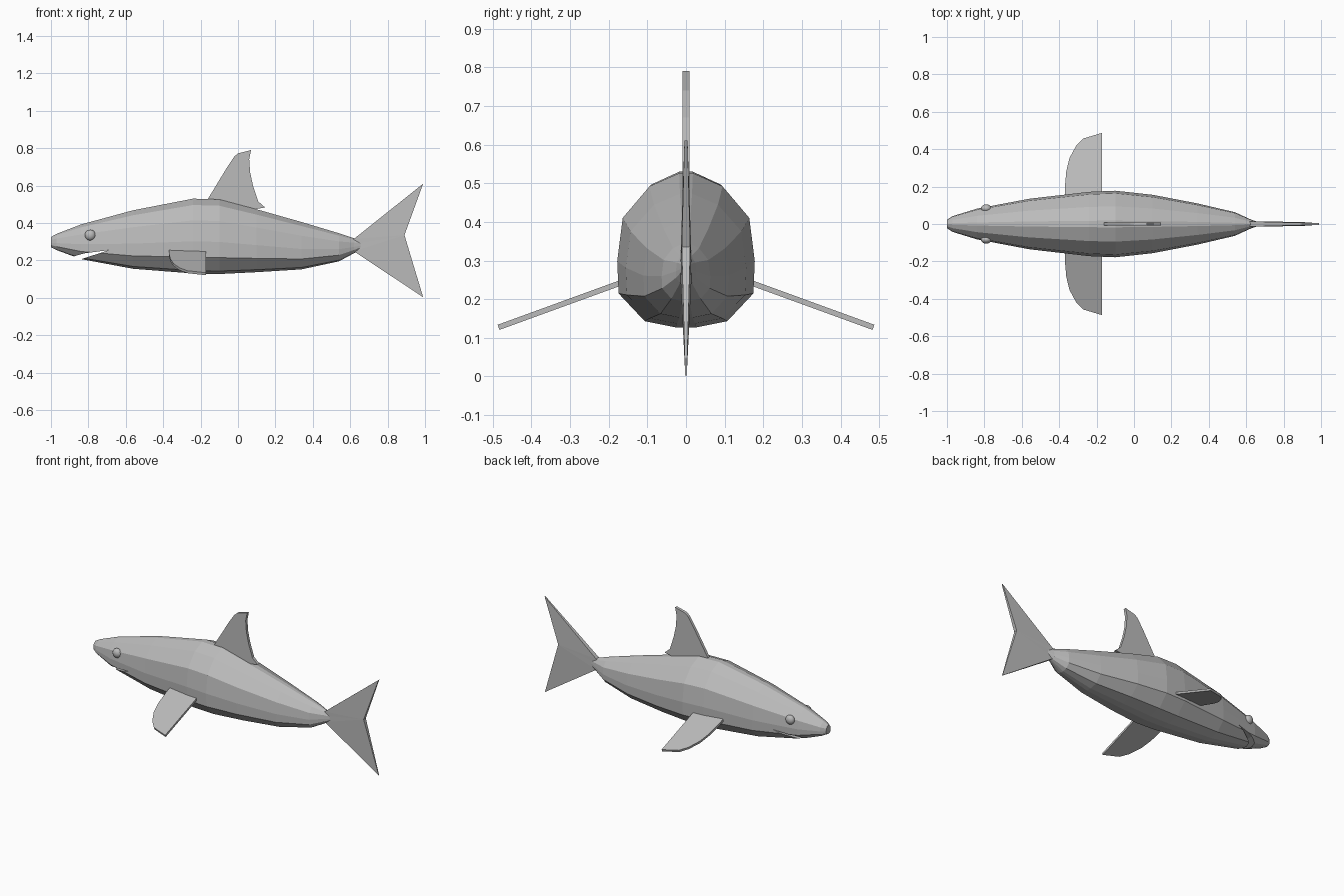
import bpy, bmesh, math
from mathutils import Vector

cube = bpy.data.objects.get("Cube")
if cube:
    bpy.data.objects.remove(cube)

GREY = (0.5, 0.5, 0.5, 1)
skin = bpy.data.materials.new("grey skin")
skin.use_nodes = True
skin.diffuse_color = GREY
skin.node_tree.nodes["Principled BSDF"].inputs["Base Color"].default_value = GREY


def finish(bm, name, material=skin):
    bmesh.ops.recalc_face_normals(bm, faces=bm.faces)
    mesh = bpy.data.meshes.new(name)
    bm.to_mesh(mesh)
    bm.free()
    obj = bpy.data.objects.new(name, mesh)
    bpy.context.collection.objects.link(obj)
    mesh.materials.append(material)
    return obj


def slab(name, outline, place, fan=None):
    """Plate between two copies of an outline; place(a, b, side) gives the points."""
    bm = bmesh.new()
    sides = [[bm.verts.new(place(p, s)) for p in outline] for s in (-1, 1)]
    n = len(outline)
    for ring in sides:
        if fan is None:
            bm.faces.new(ring)
        else:
            for i in range(1, n - 1):
                bm.faces.new([ring[(fan + k) % n] for k in (0, i, i + 1)])
    for i in range(n):
        j = (i + 1) % n
        bm.faces.new((sides[0][i], sides[0][j], sides[1][j], sides[1][i]))
    return finish(bm, name)


# Body: faceted rings of (x, bottom, top, half width)
stations = [
    (-1.0, 0.27, 0.325, 0.022), (-0.97, 0.255, 0.342, 0.042),
    (-0.84, 0.207, 0.392, 0.082), (-0.56, 0.155, 0.468, 0.135),
    (-0.24, 0.13, 0.53, 0.172), (-0.1, 0.127, 0.526, 0.178),
    (0.1, 0.137, 0.473, 0.156), (0.34, 0.152, 0.405, 0.11),
    (0.54, 0.195, 0.345, 0.063), (0.62, 0.238, 0.318, 0.026),
    (0.66, 0.262, 0.302, 0.012),
]
half = [(0.1, 1), (0.53, 0.915), (0.92, 0.71), (1, 0.43),
        (0.98, 0.22), (0.6, 0.04), (0.15, 0)]
section = half + [(-a, b) for a, b in reversed(half)]
bm = bmesh.new()
rings = [[bm.verts.new((x, a * w, lo + b * (hi - lo))) for a, b in section]
         for x, lo, hi, w in stations]
for r, s in zip(rings, rings[1:]):
    for i in range(len(section)):
        j = (i + 1) % len(section)
        bm.faces.new((r[i], r[j], s[j], s[i]))
bm.faces.new(rings[0])
bm.faces.new(rings[-1])
body = finish(bm, "body")

# Mouth: a thin wedge cut across the snout
wedge = [(-0.69, 0.255), (-0.82, 0.238), (-0.9, 0.215), (-0.9, 0.186)]
cutter = slab("mouth_cutter", wedge, lambda p, s: (p[0], s * 0.3, p[1]))
cutter.hide_render = True
cutter.hide_viewport = True
cutter.display_type = 'WIRE'
cut = body.modifiers.new("mouth", 'BOOLEAN')
cut.operation = 'DIFFERENCE'
cut.solver = 'EXACT'
cut.object = cutter

# Dorsal fin
dorsal = [(-0.16, 0.53), (-0.06, 0.695), (-0.02, 0.755), (0, 0.772),
          (0.07, 0.79), (0.06, 0.74), (0.065, 0.67), (0.08, 0.6),
          (0.108, 0.515), (0.145, 0.483), (0.08, 0.472), (-0.1, 0.47)]
slab("dorsal_fin", dorsal, lambda p, s: (p[0], s * 0.009, p[1]))

# Tail fin: thick at the root, tapering to the tips
tail = [(0.6, 0.285, 0.014), (0.62, 0.248, 0.014), (0.99, 0.003, 0.002),
        (0.89, 0.335, 0.011), (0.99, 0.61, 0.004), (0.62, 0.315, 0.014)]
slab("tail_fin", tail, lambda p, s: (p[0], s * p[2], p[1]), fan=3)

# Pectoral fins, drooping outward
pectoral = [(-0.17, 0.13), (-0.17, 0.485), (-0.27, 0.455), (-0.31, 0.415),
            (-0.345, 0.35), (-0.362, 0.28), (-0.37, 0.19), (-0.37, 0.13)]
droop = math.radians(20)
lift = Vector((0, math.sin(droop), math.cos(droop))) * 0.007


def pectoral_point(p, s, side):
    v = Vector((p[0], p[1], 0.24 - (p[1] - 0.175) * math.tan(droop))) + lift * s
    return (v.x, v.y * side, v.z)


for label, side in (("right", -1), ("left", 1)):
    slab(label + "_pectoral_fin", pectoral,
         lambda p, s: pectoral_point(p, s, side))
    # Eyes: slightly flattened balls
    bm = bmesh.new()
    bmesh.ops.create_uvsphere(bm, u_segments=16, v_segments=10, radius=0.029)
    for v in bm.verts:
        v.co = (v.co.x - 0.79, v.co.y * 0.75 + side * 0.083, v.co.z + 0.335)
    for f in bm.faces:
        f.smooth = True
    finish(bm, label + "_eye")
